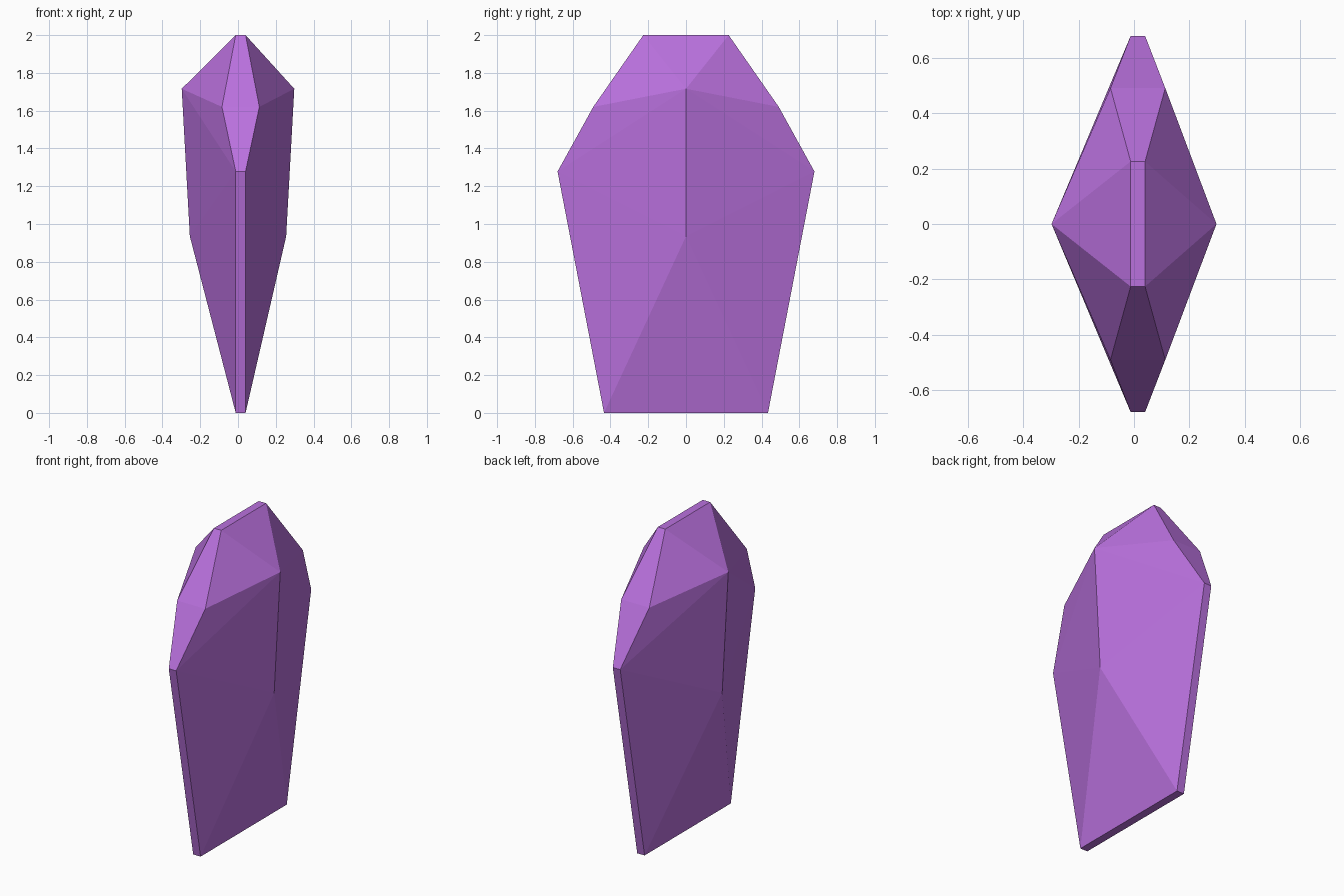
import bpy
import bmesh

default = bpy.data.objects.get("Cube")
if default:
    bpy.data.objects.remove(default, do_unlink=True)

# Amethyst purple material
purple = bpy.data.materials.new("amethyst_purple")
purple.use_nodes = True
color = (0.49, 0.165, 0.73, 1.0)
purple.diffuse_color = color
bsdf = next(n for n in purple.node_tree.nodes if n.type == "BSDF_PRINCIPLED")
bsdf.inputs["Base Color"].default_value = color

# Rim outline of the shard: centre offset, half thickness, half depth, height
CENTRE = 0.014
rim = [
    (0.026, 0.434, 0.0),    # foot
    (0.026, 0.68, 1.278),   # widest point
    (0.099, 0.491, 1.62),   # shoulder
    (0.026, 0.226, 2.0),    # crown
]
# Ridge on each broad side: half thickness, height
ridge = [(0.255, 0.935), (0.298, 1.716)]

# The gem is the convex shell around its mirrored corner points
bm = bmesh.new()
for side in (-1, 1):
    for half, depth, z in rim:
        for end in (-1, 1):
            bm.verts.new((CENTRE + side * half, end * depth, z))
    for half, z in ridge:
        bm.verts.new((side * half, 0, z))
bmesh.ops.convex_hull(bm, input=bm.verts[:])
# Merge triangles that share one flat facet
bmesh.ops.dissolve_limit(bm, angle_limit=0.002, verts=bm.verts[:], edges=bm.edges[:])
bmesh.ops.recalc_face_normals(bm, faces=bm.faces[:])

mesh = bpy.data.meshes.new("crystal_shard")
bm.to_mesh(mesh)
bm.free()
mesh.materials.append(purple)
shard = bpy.data.objects.new("crystal_shard", mesh)
bpy.context.collection.objects.link(shard)
